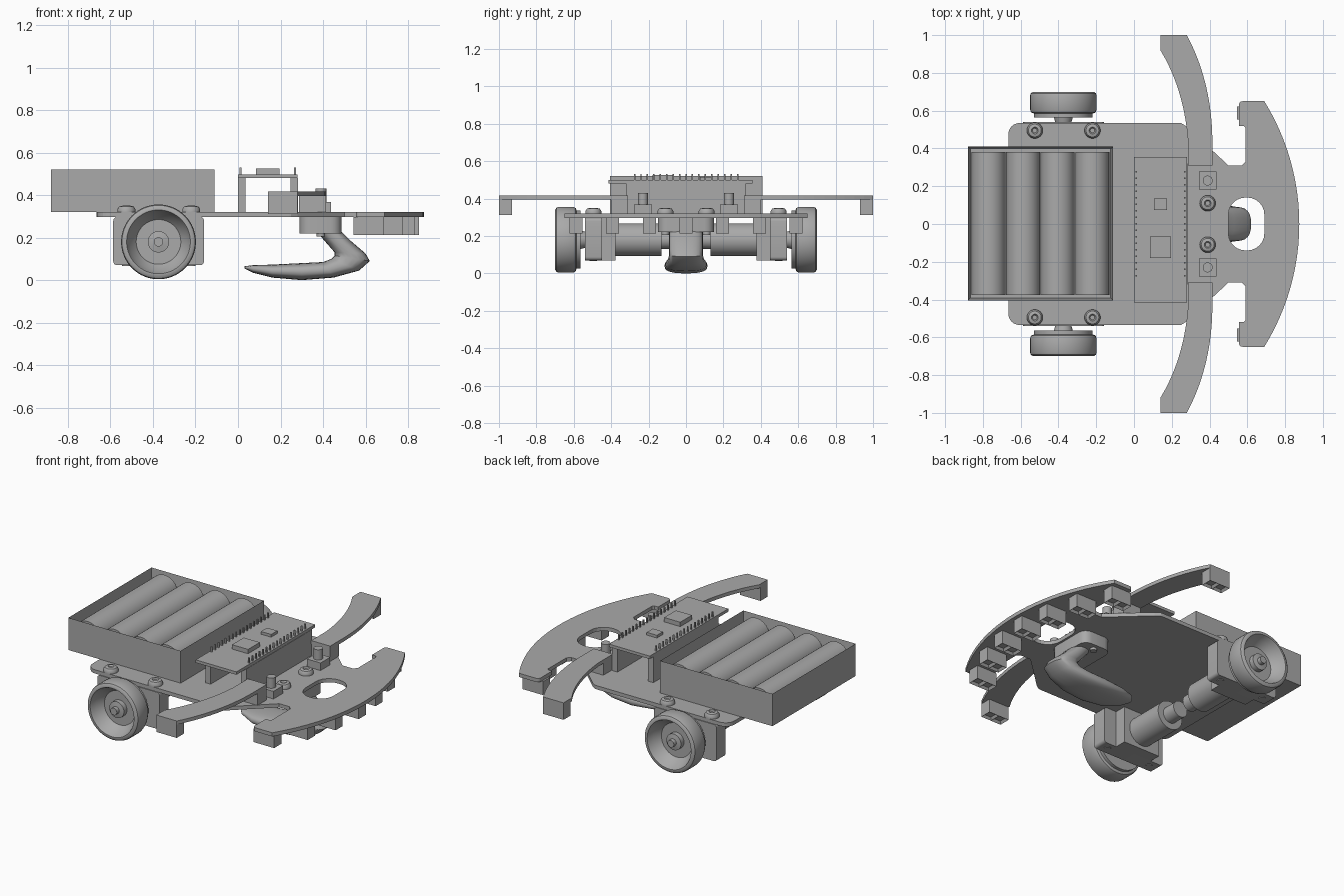
import bpy, bmesh, math
from mathutils import Vector, Matrix

old = bpy.data.objects.get("Cube")
if old:
    bpy.data.objects.remove(old, do_unlink=True)

grey = bpy.data.materials.new("plain grey")
grey.use_nodes = True
grey.diffuse_color = (0.4, 0.4, 0.4, 1)
grey.node_tree.nodes["Principled BSDF"].inputs["Base Color"].default_value = (0.4, 0.4, 0.4, 1)


def add(name, mesh, smooth=False):
    mesh.materials.clear()
    mesh.materials.append(grey)
    ob = bpy.data.objects.new(name, mesh)
    bpy.context.collection.objects.link(ob)
    if smooth:
        bpy.ops.object.select_all(action='DESELECT')
        ob.select_set(True)
        bpy.context.view_layer.objects.active = ob
        bpy.ops.object.shade_smooth_by_angle(angle=math.radians(35))
    return ob


def from_bm(name, bm, smooth=False):
    bmesh.ops.recalc_face_normals(bm, faces=bm.faces)
    me = bpy.data.meshes.new(name)
    bm.to_mesh(me)
    bm.free()
    return add(name, me, smooth)


def cube_bm(x, y, z):
    # each argument is a (low, high) range
    bm = bmesh.new()
    size = [b - a for a, b in (x, y, z)]
    mid = [(a + b) / 2 for a, b in (x, y, z)]
    bmesh.ops.create_cube(bm, size=1, matrix=Matrix.Translation(mid) @ Matrix.Diagonal((*size, 1)))
    return bm


def box(name, x, y, z, bevel=0, axis=2):
    bm = cube_bm(x, y, z)
    if bevel:
        edges = [e for e in bm.edges if abs((e.verts[0].co - e.verts[1].co).normalized()[axis]) > 0.9]
        bmesh.ops.bevel(bm, geom=edges, offset=bevel, segments=4, profile=0.5, affect='EDGES')
    return from_bm(name, bm, bevel > 0)


def lathe(name, profile, origin, axis='Z', n=40):
    # profile holds (radius, height) pairs turned about the axis
    bm = bmesh.new()
    vs = [bm.verts.new((r, 0, h)) for r, h in profile]
    es = [bm.edges.new(p) for p in zip(vs, vs[1:])]
    bmesh.ops.spin(bm, geom=vs + es, axis=(0, 0, 1), cent=(0, 0, 0), angle=math.tau, steps=n)
    bmesh.ops.remove_doubles(bm, verts=bm.verts, dist=1e-5)
    turn = {'Z': Matrix(), 'Y': Matrix.Rotation(-math.pi / 2, 4, 'X'),
            '-Y': Matrix.Rotation(math.pi / 2, 4, 'X')}[axis]
    bmesh.ops.transform(bm, matrix=Matrix.Translation(origin) @ turn, verts=bm.verts)
    return from_bm(name, bm, True)


def rod(name, r, h0, h1, origin, axis='Z'):
    return lathe(name, [(0, h0), (r, h0), (r, h1), (0, h1)], origin, axis)


def plate(name, loops, z0, z1):
    # flat sheet from closed outlines; inner outlines become holes
    cu = bpy.data.curves.new(name, 'CURVE')
    cu.dimensions, cu.fill_mode, cu.extrude = '2D', 'BOTH', (z1 - z0) / 2
    for pts in loops:
        sp = cu.splines.new('POLY')
        sp.points.add(len(pts) - 1)
        for p, (x, y) in zip(sp.points, pts):
            p.co = (x, y, 0, 1)
        sp.use_cyclic_u = True
    tmp = bpy.data.objects.new("outline", cu)
    bpy.context.collection.objects.link(tmp)
    bpy.context.view_layer.update()
    me = bpy.data.meshes.new_from_object(tmp.evaluated_get(bpy.context.evaluated_depsgraph_get()))
    bpy.data.objects.remove(tmp)
    bm = bmesh.new()
    bm.from_mesh(me)
    bmesh.ops.remove_doubles(bm, verts=bm.verts, dist=1e-5)
    bmesh.ops.translate(bm, vec=(0, 0, (z0 + z1) / 2), verts=bm.verts)
    for f in bm.faces:
        f.smooth = False
    return from_bm(name, bm)


def bend(a, mid, b, n=10):
    # parabola from a to b passing through mid
    a, mid, b = Vector(a), Vector(mid), Vector(b)
    c = 2 * mid - (a + b) / 2
    return [tuple(a * (1 - t) ** 2 + c * 2 * t * (1 - t) + b * t * t) for t in (i / n for i in range(n + 1))]


def corner(x, y, r, start):
    return [(x + r * math.cos(math.radians(start + a)), y + r * math.sin(math.radians(start + a)))
            for a in range(0, 91, 15)]


# Chassis sheet with the curved nose and its opening
nose_r, nose_x = 1.234, -0.359
tip = math.asin(0.65 / nose_r)
nose = [(nose_x + nose_r * math.cos(a), nose_r * math.sin(a)) for a in (tip * i / 12 for i in range(13))]
half = nose + corner(0.575, 0.63, 0.02, 90) + [(0.555, 0.52), (0.58, 0.52), (0.59, 0.51), (0.59, 0.33),
        (0.57, 0.31), (0.5, 0.31), (0.28, 0.515)] + corner(0.24, 0.495, 0.04, 45)[2:4] + corner(-0.605, 0.475, 0.06, 90)
outline = half + [(x, -y) for x, y in reversed(half[1:])]
hole = corner(0.6, 0.05, 0.09, 0) + corner(0.59, 0.05, 0.09, 90) + corner(0.59, -0.05, 0.09, 180) + corner(0.6, -0.05, 0.09, 270)
plate("chassis_plate", [outline, hole], 0.297, 0.32)


def sensor(name, x, y, z0, z1):
    # block with two square pockets underneath
    bm = cube_bm((x - 0.07, x + 0.07), (y - 0.035, y + 0.035), (z0, z1))
    bmesh.ops.bisect_plane(bm, geom=bm.verts[:] + bm.edges[:] + bm.faces[:], plane_co=(x, 0, 0), plane_no=(1, 0, 0))
    bm.normal_update()
    under = [f for f in bm.faces if f.normal.z < -0.9]
    bmesh.ops.inset_individual(bm, faces=under, thickness=0.014)
    bmesh.ops.translate(bm, vec=(0, 0, 0.015), verts=list({v for f in under for v in f.verts}))
    from_bm(name, bm)


# Row of sensors under the nose
for i in range(-3, 4):
    y = i * 0.196
    x = nose_x + math.sqrt(nose_r ** 2 - (abs(y) + 0.035) ** 2) - 0.092
    sensor(f"nose_sensor_{i + 4}", x, y, 0.213, 0.297)

# Battery tray with four cells
bm = cube_bm((-0.88, -0.11), (-0.405, 0.41), (0.32, 0.52))
top = [f for f in bm.faces if f.calc_center_median().z > 0.51]
bmesh.ops.inset_region(bm, faces=top, thickness=0.02)
bmesh.ops.translate(bm, vec=(0, 0, -0.185), verts=top[0].verts)
from_bm("battery_tray", bm)
for i in range(4):
    rod(f"battery_{i + 1}", 0.09, -0.375, 0.38, (-0.77 + 0.183 * i, 0, 0.425), 'Y')

# Circuit board on two headers, with chips and pins
box("circuit_board", (0, 0.28), (-0.415, 0.355), (0.48, 0.498))
box("small_chip", (0.105, 0.175), (0.075, 0.135), (0.498, 0.515))
box("large_chip", (0.085, 0.195), (-0.18, -0.065), (0.498, 0.525))
for side, x in (("back", 0.018), ("front", 0.264)):
    box(side + "_header", (x - 0.018, x + 0.018), (-0.32, 0.32), (0.32, 0.48))
    for i in range(17):
        y = -0.275 + i * 0.0344
        px = 0.012 if side == "back" else 0.268
        box(f"{side}_pin_{i + 1}", (px - 0.004, px + 0.004), (y - 0.004, y + 0.004), (0.498, 0.53))


def span(s, a, b):
    return tuple(sorted((s * a, s * b)))


screw = [(0, 0), (0.042, 0), (0.042, 0.014), (0.034, 0.026), (0.018, 0.03), (0.012, 0.022), (0, 0.022)]
wheel = [(0, 0.685), (0.022, 0.685), (0.022, 0.66), (0.05, 0.655), (0.05, 0.625), (0.105, 0.625), (0.135, 0.66),
         (0.145, 0.69), (0.15, 0.7), (0.16, 0.7), (0.172, 0.692), (0.176, 0.68), (0.176, 0.605), (0.17, 0.59),
         (0.155, 0.585), (0.155, 0.565), (0.05, 0.565), (0.042, 0.535), (0, 0.535)]

for side, s in (("left", 1), ("right", -1)):
    ax = 'Y' if s > 0 else '-Y'
    # Swept feeler arm with a sensor at its end
    arm = (bend((0.28, 1), (0.379, 0.74), (0.415, 0.45)) + [(0.415, 0.31), (0.285, 0.31)]
           + bend((0.285, 0.45), (0.238, 0.70), (0.14, 0.92)) + [(0.14, 1)])
    plate(side + "_arm", [[(x, s * y) for x, y in arm]], 0.395, 0.417)
    sensor(side + "_arm_sensor", 0.21, s * 0.965, 0.312, 0.395)
    box(side + "_arm_spacer", (0.287, 0.413), span(s, 0.312, 0.4), (0.32, 0.395))
    # Push button beside the arm
    box(side + "_button_base", (0.345, 0.438), span(s, 0.183, 0.278), (0.32, 0.367))
    rod(side + "_button", 0.026, 0.367, 0.43, (0.39, s * 0.23, 0))
    # Wheel, gearbox bracket and motor
    lathe(side + "_wheel", wheel, (-0.374, 0, 0.18), ax, 64)
    box(side + "_bracket", (-0.587, -0.16), span(s, 0.45, 0.54), (0.07, 0.297), 0.018, 1)
    box(side + "_gearbox", (-0.5, -0.247), span(s, 0.378, 0.45), (0.07, 0.297))
    rod(side + "_motor", 0.088, 0.13, 0.38, (-0.374, 0, 0.18), ax)
    rod(side + "_motor_cap", 0.05, 0.04, 0.13, (-0.374, 0, 0.18), ax)
    # Screw heads above and screw ends below
    for i, (x, y) in enumerate(((-0.525, 0.495), (-0.22, 0.495), (0.39, 0.11))):
        lathe(f"{side}_screw_{i + 1}", screw, (x, s * y, 0.32))
        rod(f"{side}_screw_end_{i + 1}", 0.02, 0, 0.02, (x, s * y, 0.066 if i < 2 else 0.205))

# Front skid: mounting block and a curved foot lofted through ellipses
box("skid_mount", (0.29, 0.487), (-0.15, 0.15), (0.22, 0.297), 0.05)
sections = [(0.36, 0.24, 0.48, 0.235, 0.09), (0.42, 0.17, 0.53, 0.185, 0.09), (0.455, 0.13, 0.6, 0.125, 0.09),
            (0.455, 0.115, 0.62, 0.09, 0.09), (0.44, 0.1, 0.57, 0.045, 0.095), (0.4, 0.085, 0.45, 0.012, 0.11),
            (0.3, 0.08, 0.3, 0, 0.115), (0.16, 0.073, 0.16, 0.012, 0.1), (0.07, 0.07, 0.07, 0.035, 0.065),
            (0.03, 0.065, 0.03, 0.055, 0.02)]
bm = bmesh.new()
rings = []
for ax_, az, bx, bz, w in sections:
    ring = []
    for k in range(24):
        c, q = math.cos(k * math.tau / 24), math.sin(k * math.tau / 24)
        c, q = (math.copysign(abs(v) ** 0.75, v) for v in (c, q))
        ring.append(bm.verts.new(((ax_ + bx) / 2 + c * (ax_ - bx) / 2, q * w, (az + bz) / 2 + c * (az - bz) / 2)))
    rings.append(ring)
for a, b in zip(rings, rings[1:]):
    for k in range(24):
        bm.faces.new((a[k], a[k - 1], b[k - 1], b[k]))
bm.faces.new(rings[0])
bm.faces.new(rings[-1])
from_bm("skid_foot", bm, True)
